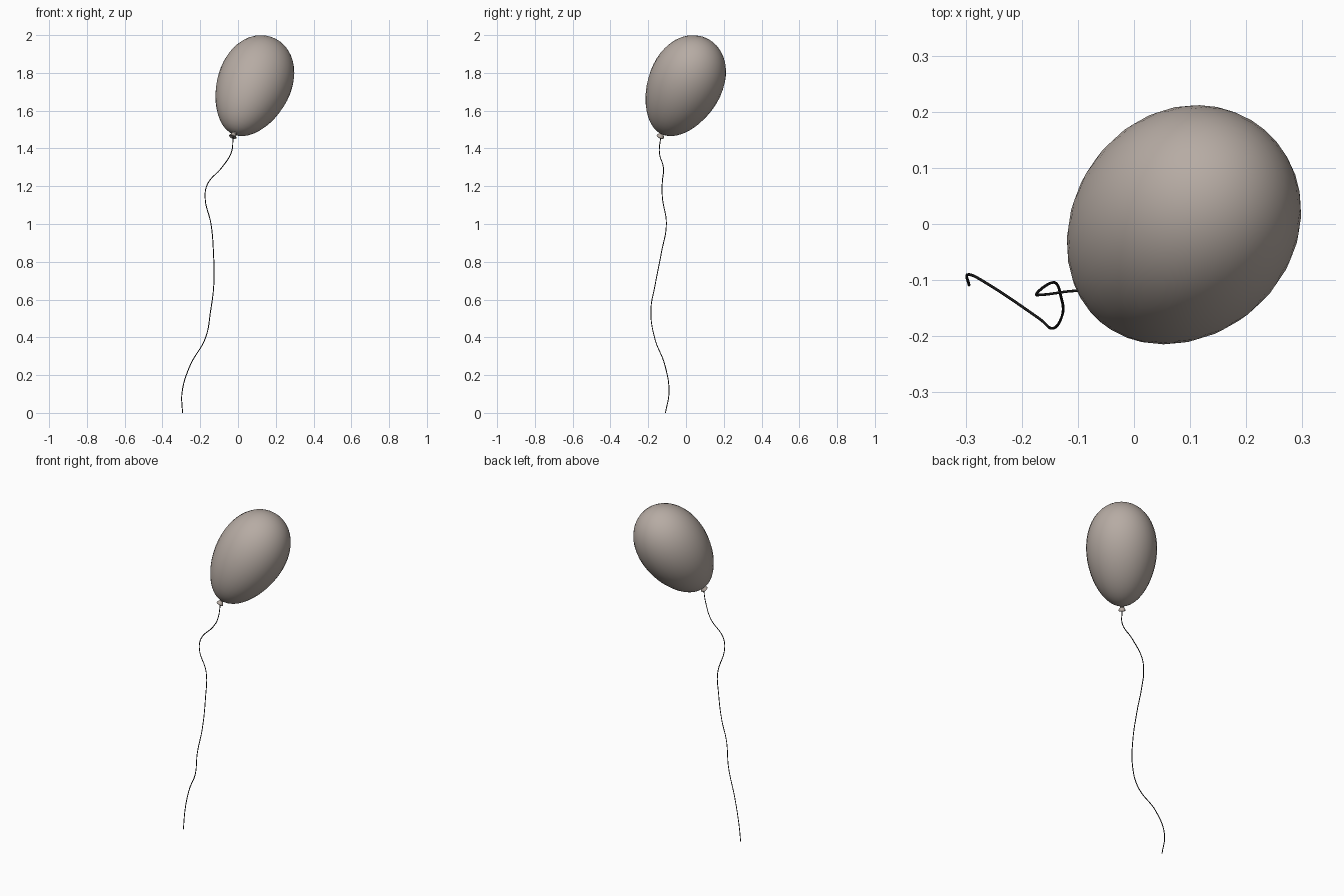
import bpy, bmesh
from math import sin, cos, pi
from mathutils import Vector, Matrix

cube = bpy.data.objects.get("Cube")
if cube:
    bpy.data.objects.remove(cube, do_unlink=True)


def material(name, color, roughness):
    mat = bpy.data.materials.new(name)
    mat.use_nodes = True
    mat.diffuse_color = color
    shader = mat.node_tree.nodes["Principled BSDF"]
    shader.inputs["Base Color"].default_value = color
    shader.inputs["Roughness"].default_value = roughness
    return mat


warm_grey = material("warm grey rubber", (0.47, 0.41, 0.37, 1), 0.5)
black = material("black string", (0.01, 0.01, 0.01, 1), 0.8)

# Leaning frame shared by the balloon and its knot
AXIS = Vector((0.345, 0.4, 0.849)).normalized()
CENTRE = Vector((0.08, -0.011, 1.728))
FRAME = Matrix.Translation(CENTRE) @ AXIS.to_track_quat("Z", "Y").to_matrix().to_4x4()


def activate(obj):
    bpy.ops.object.select_all(action="DESELECT")
    obj.select_set(True)
    bpy.context.view_layer.objects.active = obj


def lathe(name, profile, sides, mat):
    """Spin (radius, height) points around the leaning axis."""
    bm = bmesh.new()
    verts = [bm.verts.new((r, 0, h)) for r, h in profile]
    edges = [bm.edges.new(pair) for pair in zip(verts, verts[1:])]
    bmesh.ops.spin(bm, geom=verts + edges, cent=(0, 0, 0), axis=(0, 0, 1),
                   angle=2 * pi, steps=sides)
    bmesh.ops.remove_doubles(bm, verts=bm.verts, dist=0.0001)
    bmesh.ops.recalc_face_normals(bm, faces=bm.faces)
    bm.transform(FRAME)
    mesh = bpy.data.meshes.new(name)
    bm.to_mesh(mesh)
    bm.free()
    mesh.materials.append(mat)
    obj = bpy.data.objects.new(name, mesh)
    bpy.context.collection.objects.link(obj)
    activate(obj)
    bpy.ops.object.shade_smooth_by_angle(angle=0.7)
    return obj


# Egg-shaped balloon, fuller towards the top
LENGTH, RADIUS, RINGS = 0.29, 0.195, 24
egg = []
for i in range(RINGS + 1):
    a = pi * i / RINGS
    egg.append((RADIUS * sin(a) * (1 + 0.12 * cos(a)), LENGTH * cos(a)))
lathe("balloon", egg, 32, warm_grey)

# Tied neck flaring into a small skirt
lathe("knot", [(0, -0.283), (0.013, -0.286), (0.011, -0.294), (0.016, -0.303),
               (0.021, -0.313), (0.018, -0.316), (0, -0.308)], 16, warm_grey)

# Wavy string hanging from the knot
path = [(-0.026, -0.134, 1.46), (-0.035, -0.141, 1.38), (-0.085, -0.12, 1.3),
        (-0.162, -0.126, 1.21), (-0.174, -0.125, 1.14), (-0.143, -0.104, 1.0),
        (-0.13, -0.13, 0.85), (-0.128, -0.163, 0.68), (-0.145, -0.186, 0.54),
        (-0.171, -0.167, 0.4), (-0.254, -0.111, 0.25), (-0.296, -0.09, 0.11),
        (-0.294, -0.109, 0)]
curve = bpy.data.curves.new("string", "CURVE")
curve.dimensions = "3D"
curve.resolution_u = 8
curve.bevel_depth = 0.0025
curve.bevel_resolution = 1
curve.use_fill_caps = True
spline = curve.splines.new("BEZIER")
spline.bezier_points.add(len(path) - 1)
for point, co in zip(spline.bezier_points, path):
    point.co = co
    point.handle_left_type = point.handle_right_type = "AUTO"
curve.materials.append(black)
string = bpy.data.objects.new("string", curve)
bpy.context.collection.objects.link(string)
activate(string)
bpy.ops.object.convert(target="MESH")
bpy.ops.object.shade_smooth_by_angle(angle=1.2)
